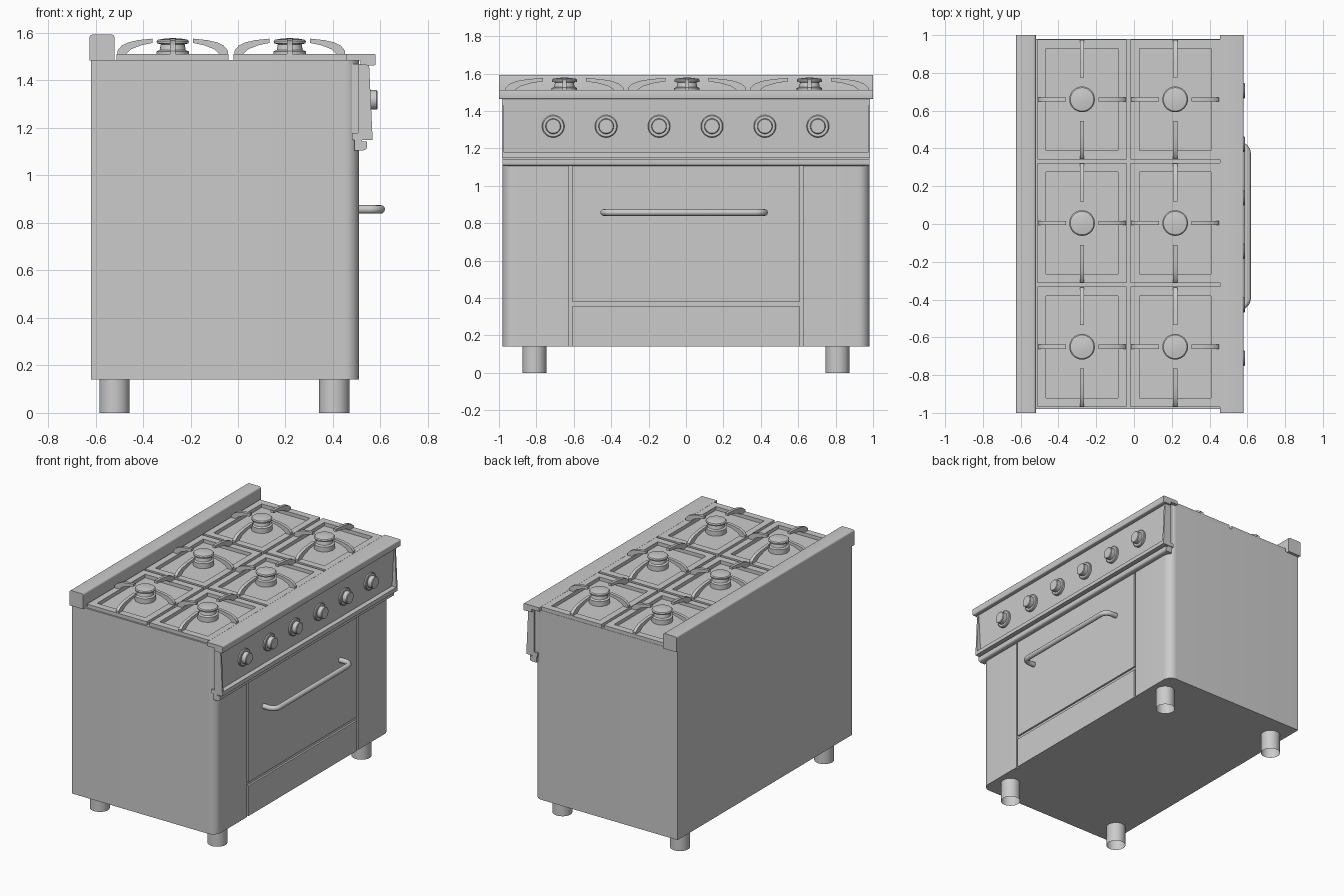
import bpy, bmesh
from math import sin, cos, pi, radians

if "Cube" in bpy.data.objects:
    bpy.data.objects.remove(bpy.data.objects["Cube"])


def finish(name, bm, smooth=True):
    bmesh.ops.recalc_face_normals(bm, faces=bm.faces)
    me = bpy.data.meshes.new(name)
    bm.to_mesh(me)
    bm.free()
    ob = bpy.data.objects.new(name, me)
    bpy.context.collection.objects.link(ob)
    if smooth:
        bpy.ops.object.select_all(action='DESELECT')
        ob.select_set(True)
        bpy.context.view_layer.objects.active = ob
        bpy.ops.object.shade_smooth_by_angle(angle=radians(35))
    return ob


MAP = {'x': lambda u, v, w: (w, u, v),
       'y': lambda u, v, w: (u, w, v),
       'z': lambda u, v, w: (u, v, w)}


def add_prism(bm, pts, axis, a, b):
    """Closed profile pushed along an axis from a to b."""
    lo = [bm.verts.new(MAP[axis](u, v, a)) for u, v in pts]
    hi = [bm.verts.new(MAP[axis](u, v, b)) for u, v in pts]
    bm.faces.new(lo)
    bm.faces.new(hi)
    for i in range(len(pts)):
        j = (i + 1) % len(pts)
        bm.faces.new((lo[i], lo[j], hi[j], hi[i]))


def prism(name, pts, axis, a, b):
    bm = bmesh.new()
    add_prism(bm, pts, axis, a, b)
    return finish(name, bm)


def rect(u0, u1, v0, v1):
    return [(u0, v0), (u1, v0), (u1, v1), (u0, v1)]


def arc(cu, cv, r, a0, a1, n=8):
    return [(cu + r * cos(radians(a0 + (a1 - a0) * i / n)),
             cv + r * sin(radians(a0 + (a1 - a0) * i / n))) for i in range(n + 1)]


def lathe(name, prof, loc, axis='z', n=32):
    """Revolve (radius, height) points around the given axis."""
    bm = bmesh.new()
    rings = [[bm.verts.new([c + o for c, o in zip(loc, MAP[axis](
        r * cos(2 * pi * k / n), r * sin(2 * pi * k / n), h))]) for k in range(n)]
        for r, h in prof]
    for p, q in zip(rings, rings[1:]):
        for k in range(n):
            m = (k + 1) % n
            bm.faces.new((p[k], p[m], q[m], q[k]))
    if len(rings) > 2:
        bm.faces.new(rings[-1])
    return finish(name, bm)


# Cabinet body with rounded front corners and a recess for door and drawer
half = arc(0.45, 0.92, 0.06, 0, 90)
body = [(-0.62, -0.98)] + [(x, -y) for x, y in reversed(half)]
body += [(0.51, -0.625), (0.497, -0.625), (0.497, 0.625), (0.51, 0.625)]
body += half + [(-0.62, 0.98)]
prism('cabinet_body', body, 'z', 0.14, 1.487)

# Oven door and lower drawer
prism('oven_door', rect(-0.61, 0.61, 0.38, 1.11), 'x', 0.48, 0.51)
prism('lower_drawer', rect(-0.61, 0.61, 0.14, 0.355), 'x', 0.48, 0.51)

# Door handle: bent tube
path = [(0.50, -0.44)] + arc(0.55, -0.39, 0.05, -90, 0)
path += arc(0.55, 0.37, 0.05, 0, 90) + [(0.50, 0.42)]
cu = bpy.data.curves.new('door_handle', 'CURVE')
cu.dimensions = '3D'
cu.bevel_depth = 0.018
cu.bevel_resolution = 4
cu.use_fill_caps = True
sp = cu.splines.new('POLY')
sp.points.add(len(path) - 1)
for p, (x, y) in zip(sp.points, path):
    p.co = (x, y, 0.857, 1)
    if x > 0.5:
        p.co.x += 0.0
handle = bpy.data.objects.new('door_handle', cu)
bpy.context.collection.objects.link(handle)
bpy.ops.object.select_all(action='DESELECT')
handle.select_set(True)
bpy.context.view_layer.objects.active = handle
bpy.ops.object.convert(target='MESH')

# Round the straight grab section out to its full reach
for v in bpy.context.object.data.vertices:
    if v.co.x > 0.515:
        v.co.x = min(v.co.x + 0.001, 0.62)

# Rolled trim strip above the door
prism('trim_strip', [(0.49, 1.105), (0.524, 1.105)] + arc(0.53, 1.12, 0.013, -70, 0, 5)
      + [(0.543, 1.142), (0.522, 1.142), (0.522, 1.155), (0.49, 1.155)], 'y', -0.98, 0.98)

# Control panel: tilted recessed face, bottom shelf and end plates
prism('control_panel', [(0.48, 1.15), (0.53, 1.15), (0.548, 1.47), (0.48, 1.47)],
      'y', -0.975, 0.975)
prism('panel_bottom_rim', [(0.48, 1.15), (0.567, 1.15), (0.566, 1.178), (0.48, 1.178)],
      'y', -0.985, 0.985)
for s, side in ((1, 'left'), (-1, 'right')):
    prism('panel_end_' + side, [(0.505, 1.15), (0.567, 1.15), (0.552, 1.47), (0.505, 1.47)],
          'y', s * 0.972, s * 0.985)

# Control knobs
for i in range(6):
    y = -0.71 + i * 0.283
    lathe('control_knob_%d' % (i + 1),
          [(0.06, 0), (0.06, 0.018), (0.055, 0.022), (0.041, 0.022), (0.041, 0.052),
           (0.037, 0.056)], (0.532, y, 1.318), 'x')

# Front rail and rear upstand
prism('front_rail', [(0.455, 1.485), (0.515, 1.485), (0.515, 1.465)]
      + arc(0.572, 1.471, 0.008, -90, 0, 4) + arc(0.572, 1.504, 0.008, 0, 90, 4)
      + [(0.455, 1.512)], 'y', -1, 1)
prism('rear_upstand', [(-0.625, 1.485), (-0.52, 1.485)] + arc(-0.532, 1.581, 0.012, 0, 90, 4)
      + arc(-0.613, 1.581, 0.012, 90, 180, 4), 'y', -1, 1)

# Legs: open tubes
for x in (-0.52, 0.405):
    for y in (-0.81, 0.81):
        lathe('leg', [(0.064, 0), (0.064, 0.145)], (x, y, 0))

# Pan supports (frame plus four curved arms) and burners
ARM = [(0.0, 1.505), (0.0, 1.525), (0.12, 1.546), (0.3, 1.56), (0.6, 1.57), (1.0, 1.576),
       (1.0, 1.558), (0.7, 1.549), (0.4, 1.532), (0.2, 1.505)]
for cx in (-0.275, 0.218):
    for cy in (-0.65, 0.005, 0.66):
        bm = bmesh.new()
        for s in (-1, 1):
            add_prism(bm, rect(*sorted((cx + s * 0.19, cx + s * 0.236)), cy - 0.318, cy + 0.318),
                      'z', 1.48, 1.512)
            add_prism(bm, rect(cx - 0.19, cx + 0.19, *sorted((cy + s * 0.27, cy + s * 0.318))),
                      'z', 1.48, 1.512)
            add_prism(bm, [(cx + s * (0.233 - 0.147 * t), z) for t, z in ARM],
                      'y', cy - 0.011, cy + 0.011)
            add_prism(bm, [(cy + s * (0.315 - 0.2 * t), z) for t, z in ARM],
                      'x', cx - 0.011, cx + 0.011)
        finish('pan_support', bm)
        lathe('burner', [(0.068, 1.48), (0.068, 1.522), (0.055, 1.528), (0.05, 1.552),
                         (0.066, 1.556), (0.068, 1.566), (0.062, 1.572), (0.03, 1.577),
                         (0.01, 1.578)], (cx, cy, 0))
